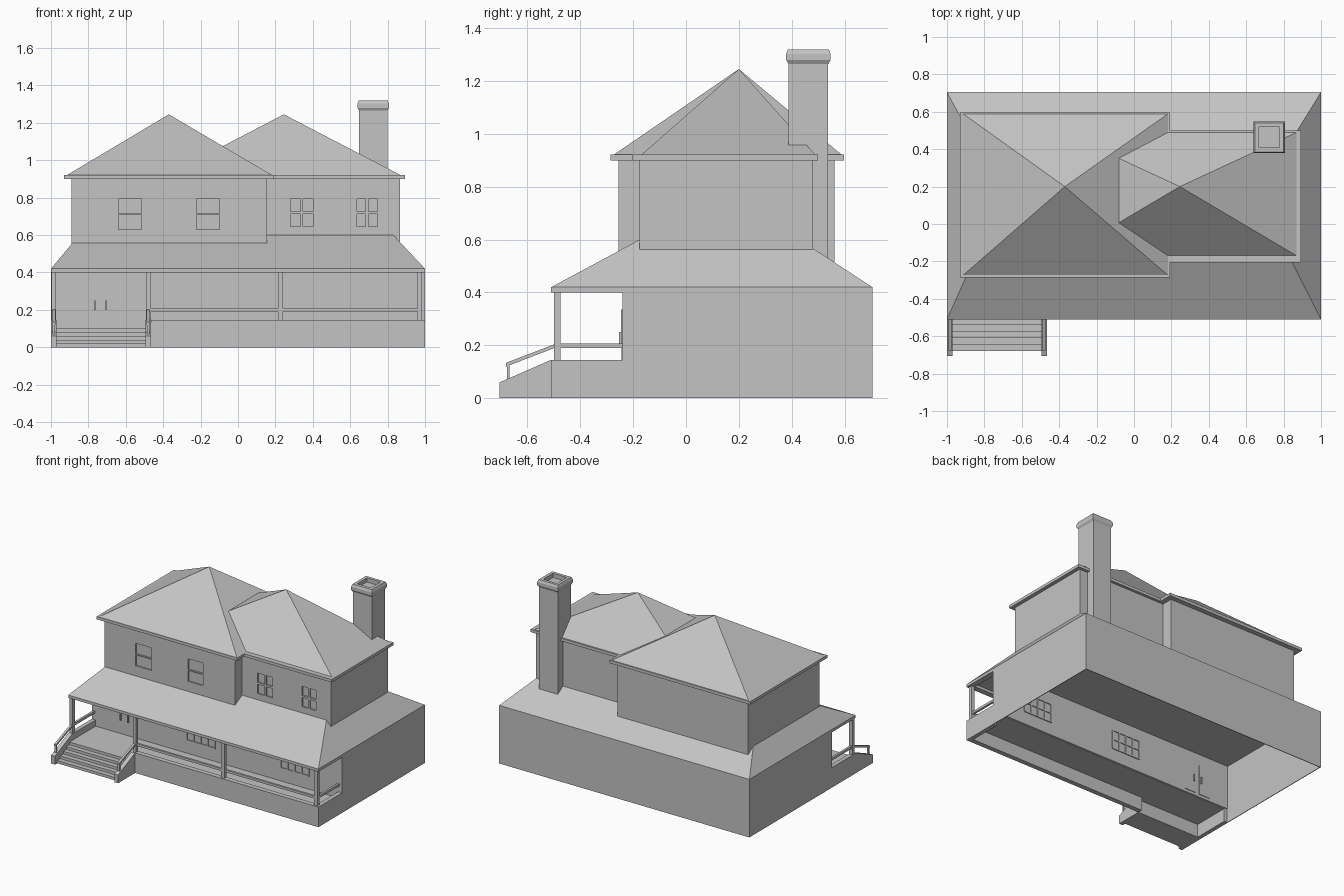
import bpy
import bmesh

if "Cube" in bpy.data.objects:
    bpy.data.objects.remove(bpy.data.objects["Cube"])

GREY = (0.55, 0.55, 0.55, 1.0)
mat = bpy.data.materials.new("plain grey")
mat.use_nodes = True
mat.diffuse_color = GREY
mat.node_tree.nodes["Principled BSDF"].inputs["Base Color"].default_value = GREY


def finish(name, bm):
    mesh = bpy.data.meshes.new(name)
    bmesh.ops.recalc_face_normals(bm, faces=bm.faces)
    bm.to_mesh(mesh)
    bm.free()
    mesh.materials.append(mat)
    ob = bpy.data.objects.new(name, mesh)
    bpy.context.collection.objects.link(ob)
    return ob


def boxes(name, *spans):
    """One object made of boxes, each given as x0, x1, y0, y1, z0, z1."""
    bm = bmesh.new()
    for x0, x1, y0, y1, z0, z1 in spans:
        for v in bmesh.ops.create_cube(bm, size=1)["verts"]:
            v.co = (x1 if v.co.x > 0 else x0,
                    y1 if v.co.y > 0 else y0,
                    z1 if v.co.z > 0 else z0)
    return finish(name, bm)


def hull(name, points):
    bm = bmesh.new()
    for p in points:
        bm.verts.new(p)
    bmesh.ops.convex_hull(bm, input=bm.verts)
    bmesh.ops.dissolve_limit(bm, angle_limit=0.01, verts=bm.verts, edges=bm.edges)
    return finish(name, bm)


def rect(x0, x1, y0, y1, z):
    return [(x0, y0, z), (x1, y0, z), (x1, y1, z), (x0, y1, z)]


def side_prism(name, x0, x1, profile):
    return hull(name, [(x, y, z) for x in (x0, x1) for y, z in profile])


def pane_grid(x0, x1, z0, z1, cols, rows, gap):
    """Spans of the glass panes in a window."""
    w = (x1 - x0 + gap) / cols
    h = (z1 - z0 + gap) / rows
    return [(x0 + i * w, x0 + (i + 1) * w - gap, z0 + j * h, z0 + (j + 1) * h - gap)
            for i in range(cols) for j in range(rows)]


def cut_panes(wall, front, panes):
    """Sink window panes into a front wall."""
    cutter = boxes("pane_cutter", *[(a, b, front - 0.02, front + 0.01, c, d)
                                    for a, b, c, d in panes])
    cutter.hide_render = True
    mod = wall.modifiers.new("panes", "BOOLEAN")
    mod.operation = "DIFFERENCE"
    mod.solver = "EXACT"
    mod.object = cutter
    bpy.context.view_layer.objects.active = wall
    bpy.ops.object.modifier_apply(modifier=mod.name)
    bpy.data.objects.remove(cutter)


T = 0.005           # sheet thickness
FRONT, BACK = -0.51, 0.705
PORCH = -0.24       # wall behind the porch
FLOOR, PARAPET, BEAM, EAVE = 0.1, 0.145, 0.4, 0.42
STAIR = -0.465      # right-hand edge of the stairs

# Ground storey, open underneath
boxes("ground_walls",
      (-1, 1, BACK - T, BACK, 0, EAVE),
      (-1, -1 + T, PORCH, BACK, 0, EAVE),
      (1 - T, 1, PORCH, BACK, 0, EAVE),
      (-1, 1, PORCH, PORCH + T, FLOOR, EAVE))
boxes("porch_floor", (-1, 1, FRONT, PORCH, FLOOR - T, FLOOR))
boxes("porch_parapet",
      (STAIR, 1, FRONT, FRONT + 0.035, 0, PARAPET),
      (-1, -0.97, FRONT, PORCH, 0, PARAPET),
      (0.97, 1, FRONT, PORCH, 0, PARAPET))
boxes("porch_beam",
      (-1, 1, FRONT, FRONT + 0.04, BEAM, EAVE),
      (-1, -0.96, FRONT, PORCH, BEAM, EAVE),
      (0.96, 1, FRONT, PORCH, BEAM, EAVE))

# Porch posts and rails
for i, x in enumerate((-0.985, -0.478, 0.228, 0.972)):
    boxes(f"porch_post_{i + 1}", (x - 0.013, x + 0.013, -0.5, -0.475, FLOOR, BEAM))
boxes("porch_rails",
      (-0.478, 0.972, -0.495, -0.48, 0.19, 0.207),
      (0.964, 0.98, -0.49, PORCH, 0.19, 0.207),
      (-0.993, -0.977, -0.49, PORCH, 0.19, 0.207))

# Front stairs with side walls and sloping handrails
boxes("stair_treads", *[(-0.97, -0.495, -0.68 + 0.035 * i, FRONT, 0, 0.02 * (i + 1))
                        for i in range(5)])
for side, x in (("right", -1.0), ("left", -0.495)):
    side_prism(f"stair_side_{side}", x, x + 0.03,
               [(-0.705, 0), (-0.705, 0.06), (FRONT, PARAPET), (FRONT, 0)])
    boxes(f"handrail_post_{side}", (x + 0.008, x + 0.022, -0.678, -0.668, 0.06, 0.13))
    side_prism(f"handrail_{side}", x + 0.007, x + 0.023,
               [(-0.68, 0.12), (-0.68, 0.134), (-0.49, 0.207), (-0.49, 0.193)])

# Double door with handles
for side, x, grip in (("right", -0.84, -0.765), ("left", -0.72, -0.705)):
    boxes(f"door_{side}", (x, x + 0.09, PORCH - 0.004, PORCH + T + 0.004, 0.12, 0.335))
    boxes(f"door_handle_{side}", (grip - 0.004, grip + 0.004, PORCH - 0.014,
                                  PORCH + T + 0.012, 0.2, 0.25))

# Porch windows: raised frames around four by two panes
for i, x in enumerate((-0.24, 0.51)):
    w, z0, z1, b = 0.225, 0.195, 0.33, 0.005
    y0, y1 = PORCH - 0.006, PORCH + T + 0.006
    bars = [(x + w * k / 4 - b, x + w * k / 4 + b, y0, y1, z0, z1) for k in range(5)]
    bars += [(x, x + w, y0, y1, z - b, z + b) for z in (z0, (z0 + z1) / 2, z1)]
    boxes(f"porch_window_{i + 1}", *bars)

# Skirt roof around the upper storey
hull("skirt_roof", rect(-1, 1, FRONT, BACK, EAVE) + rect(-0.85, 0.83, -0.175, 0.43, 0.6))

# Upper storey blocks with sunk windows
left_wing = boxes("large_upper_block", (-0.89, 0.155, -0.255, 0.562, 0.45, 0.905))
cut_panes(left_wing, -0.255, pane_grid(-0.64, -0.515, 0.63, 0.793, 1, 2, 0.008)
          + pane_grid(-0.222, -0.1, 0.63, 0.793, 1, 2, 0.008))
right_wing = boxes("small_upper_block", (0.1, 0.865, -0.175, 0.48, 0.45, 0.905))
cut_panes(right_wing, -0.175, pane_grid(0.28, 0.4, 0.645, 0.793, 2, 2, 0.014)
          + pane_grid(0.635, 0.745, 0.645, 0.793, 2, 2, 0.014))

# Eaves and hipped roofs
boxes("large_eaves", (-0.93, 0.193, -0.285, 0.597, 0.9, 0.921))
boxes("small_eaves", (0.1, 0.892, -0.205, 0.5, 0.9, 0.921))
hull("large_roof", rect(-0.915, 0.183, -0.275, 0.59, 0.92) + [(-0.37, 0.2, 1.245)])
hull("small_roof", rect(-0.38, 0.87, -0.17, 0.49, 0.92) + [(0.245, 0.2, 1.245)])

# Chimney: square rings lofted up, over the cap and down into the flue
bm = bmesh.new()
rings = []
for r, z in ((0.075, 0.46), (0.075, 1.265), (0.084, 1.28), (0.084, 1.303),
             (0.077, 1.32), (0.055, 1.32), (0.055, 1.29)):
    rings.append([bm.verts.new(p) for p in
                  rect(0.723 - r, 0.723 + r, 0.463 - r, 0.463 + r, z)])
for low, high in zip(rings, rings[1:]):
    for k in range(4):
        n = (k + 1) % 4
        bm.faces.new((low[k], low[n], high[n], high[k]))
bm.faces.new(rings[0])
bm.faces.new(rings[-1])
finish("chimney", bm)
